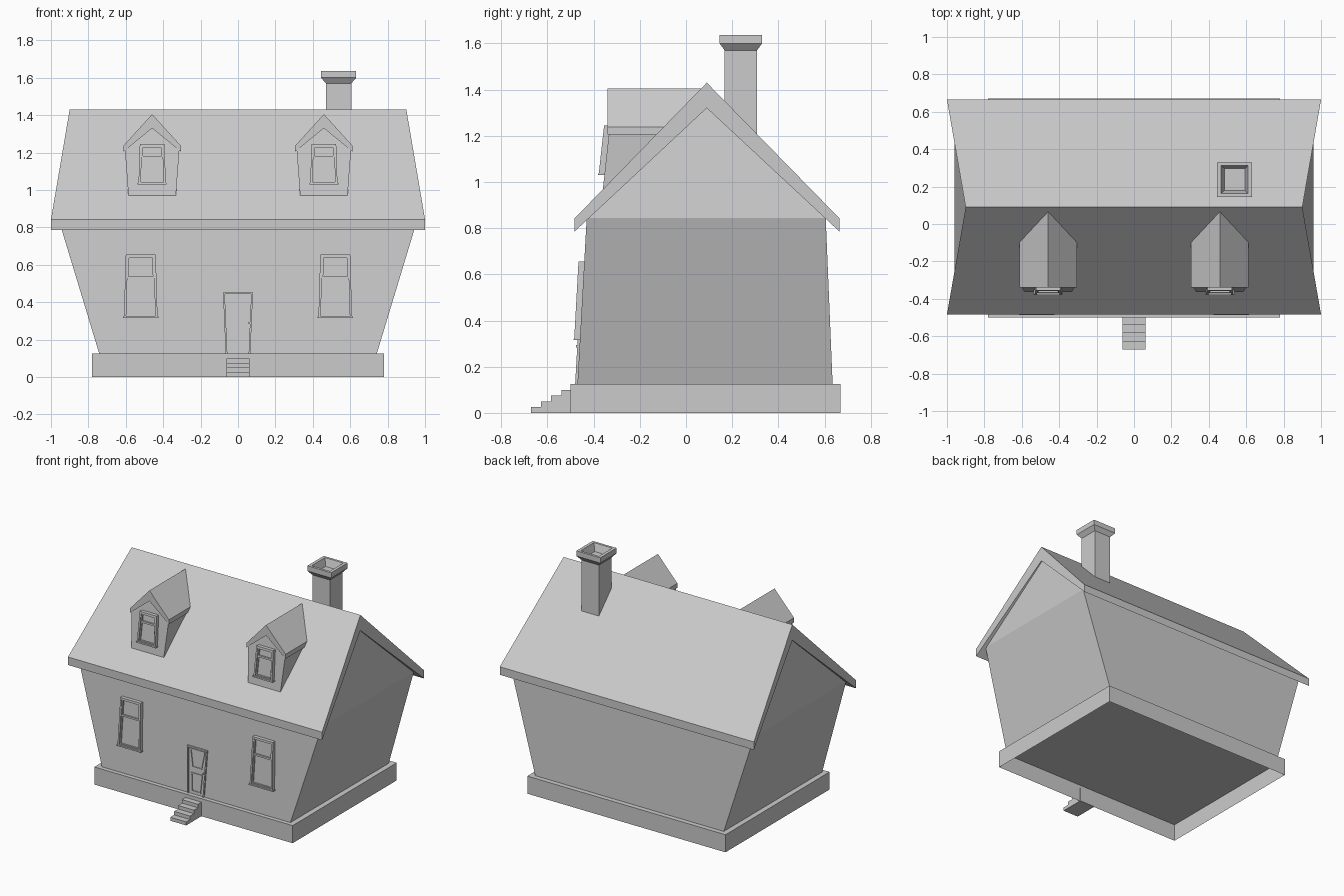
import bpy
import bmesh

cube = bpy.data.objects.get("Cube")
if cube:
    bpy.data.objects.remove(cube, do_unlink=True)

GREY = (0.6, 0.6, 0.6, 1.0)
plaster = bpy.data.materials.new("plain grey")
plaster.use_nodes = True
plaster.diffuse_color = GREY
plaster.node_tree.nodes["Principled BSDF"].inputs["Base Color"].default_value = GREY


def loft(name, loops, cap_start=True, cap_end=True):
    """Join matching point loops into one flat-shaded skin."""
    bm = bmesh.new()
    rings = [[bm.verts.new(p) for p in loop] for loop in loops]
    n = len(rings[0])
    for a, b in zip(rings, rings[1:]):
        for i in range(n):
            j = (i + 1) % n
            bm.faces.new((a[i], a[j], b[j], b[i]))
    if cap_start:
        bm.faces.new(rings[0][::-1])
    if cap_end:
        bm.faces.new(rings[-1])
    bmesh.ops.recalc_face_normals(bm, faces=bm.faces)
    mesh = bpy.data.meshes.new(name)
    bm.to_mesh(mesh)
    bm.free()
    mesh.materials.append(plaster)
    obj = bpy.data.objects.new(name, mesh)
    bpy.context.collection.objects.link(obj)
    return obj


def rect(x0, x1, y0, y1, z):
    return [(x0, y0, z), (x1, y0, z), (x1, y1, z), (x0, y1, z)]


# Leaning planes: y of a surface at height z
def house_front(z):
    return -0.47 + 0.0556 * (z - 0.125)


def dormer_front(z):
    return -0.36 + 0.11 * (z - 0.97)


def roof_front(z):
    return 0.09 + (z - 1.43) * 0.975


def plate(name, wall, points, depth):
    """Raised panel on a leaning wall, outlined in x and z."""
    loft(name, [[(x, wall(z) + 0.004, z) for x, z in points],
                [(x, wall(z) - depth, z) for x, z in points]])


def tapered_frame(name, wall, cx, z0, z1, w0, w1, bar, bars, depth):
    """Two tapered jambs plus cross bars given as (bottom, top) heights."""
    def half(z):
        return w0 + (w1 - w0) * (z - z0) / (z1 - z0)
    for side, s in (("right", -1), ("left", 1)):
        plate(f"{name}_{side}_jamb", wall,
              [(cx + s * w0, z0), (cx + s * w1, z1),
               (cx + s * (w1 - bar), z1), (cx + s * (w0 - bar), z0)], depth)
    for i, (a, b) in enumerate(bars):
        wa, wb = half(a) - bar, half(b) - bar
        plate(f"{name}_bar_{i}", wall,
              [(cx - wa, a), (cx + wa, a), (cx + wb, b), (cx - wb, b)], depth)
    return half


def window(name, wall, cx, z0, z1, w0, w1, mid):
    bar = 0.012
    half = tapered_frame(name, wall, cx, z0, z1, w0, w1, bar,
                         [(z0, z0 + bar), (z1 - bar, z1)], 0.025)
    # Sashes: the lower one stands proud of the upper one
    for part, a, b, depth in (("lower_sash", z0 + bar, mid, 0.016),
                              ("upper_sash", mid, z1 - bar, 0.02)):
        tapered_frame(f"{name}_{part}", wall, cx, a, b, half(a) - bar,
                      half(b) - bar, 0.007, [(a, a + 0.007), (b - 0.007, b)], depth)
    plate(f"{name}_glass", wall,
          [(cx - w0 + bar, z0 + bar), (cx + w0 - bar, z0 + bar),
           (cx + w1 - bar, z1 - bar), (cx - w1 + bar, z1 - bar)], 0.008)
    # Sill, slightly wider than the frame
    plate(f"{name}_sill", wall,
          [(cx - w0 - 0.005, z0), (cx + w0 + 0.005, z0),
           (cx + w0 + 0.005, z0 + 0.008), (cx - w0 - 0.005, z0 + 0.008)], 0.027)


# Foundation, open underneath
loft("foundation", [rect(-0.78, 0.78, -0.5, 0.67, 0),
                    rect(-0.78, 0.78, -0.5, 0.67, 0.125)], cap_start=False)

# Walls flare outwards, gables lean back in to the ridge
loft("walls", [rect(-0.742, 0.742, -0.47, 0.635, 0.125),
               rect(-0.96, 0.96, -0.43, 0.605, 0.845),
               [(-0.893, 0.088, 1.318), (0.893, 0.088, 1.318),
                (0.893, 0.092, 1.318), (-0.893, 0.092, 1.318)]], cap_start=False)

# Main roof: chevron section with ends that slope in towards the ridge
roof_section = [(1.0, -0.483, 0.785), (1.0, -0.483, 0.842), (0.9, 0.09, 1.43),
                (1.0, 0.665, 0.842), (1.0, 0.665, 0.785), (0.9, 0.09, 1.32)]
loft("main_roof", [[(s * x, y, z) for x, y, z in roof_section] for s in (-1, 1)])

# Chimney with flared hollow cap
CX, CY = 0.538, 0.2375
stack = [(0.068, 0.07, 1.18), (0.068, 0.07, 1.57), (0.094, 0.092, 1.6),
         (0.094, 0.092, 1.637), (0.072, 0.075, 1.637), (0.055, 0.058, 1.585)]
loft("chimney", [rect(CX - w, CX + w, CY - d, CY + d, z) for w, d, z in stack],
     cap_start=False)

# Front steps: stair outline swept sideways
outline = [(-0.495, 0)]
for i in range(4):
    y = -0.672 + 0.044 * i
    outline += [(y, 0.025 * i), (y, 0.025 * (i + 1))]
outline.append((-0.495, 0.1))
loft("front_steps", [[(s * 0.0625, y, z) for y, z in outline] for s in (-1, 1)])

# Dormers and windows, one pair on each half
for side, s in (("right", -1), ("left", 1)):
    dx = s * 0.459
    body = [(-0.127, 0.97), (0.127, 0.97), (0.146, 1.222), (0, 1.335), (-0.146, 1.222)]
    loft(f"{side}_dormer_walls",
         [[(dx + x, dormer_front(z), z) for x, z in body],
          [(dx + x, roof_front(z) + 0.005, z) for x, z in body]], cap_end=False)
    cover = [(-0.153, 1.205), (-0.153, 1.237), (0, 1.405),
             (0.153, 1.237), (0.153, 1.205), (0, 1.33)]
    loft(f"{side}_dormer_roof",
         [[(dx + x, -0.34, z) for x, z in cover],
          [(dx + x, roof_front(z) + 0.003, z) for x, z in cover]], cap_end=False)
    window(f"{side}_dormer_window", dormer_front, dx, 1.03, 1.245, 0.073, 0.066, 1.175)
    window(f"{side}_front_window", house_front, s * 0.52, 0.315, 0.655, 0.09, 0.08, 0.53)

# Door: tapered frame, two framed panels and a knob
tapered_frame("door_frame", house_front, 0, 0.126, 0.453, 0.066, 0.08, 0.009,
              [(0.443, 0.453)], 0.01)
tapered_frame("door_upper_panel", house_front, 0, 0.307, 0.438, 0.038, 0.06, 0.009,
              [(0.307, 0.316), (0.429, 0.438)], 0.006)
tapered_frame("door_lower_panel", house_front, 0, 0.14, 0.272, 0.036, 0.046, 0.009,
              [(0.14, 0.149), (0.263, 0.272)], 0.006)
plate("door_knob", house_front,
      [(0.055, 0.283), (0.067, 0.283), (0.067, 0.295), (0.055, 0.295)], 0.015)
